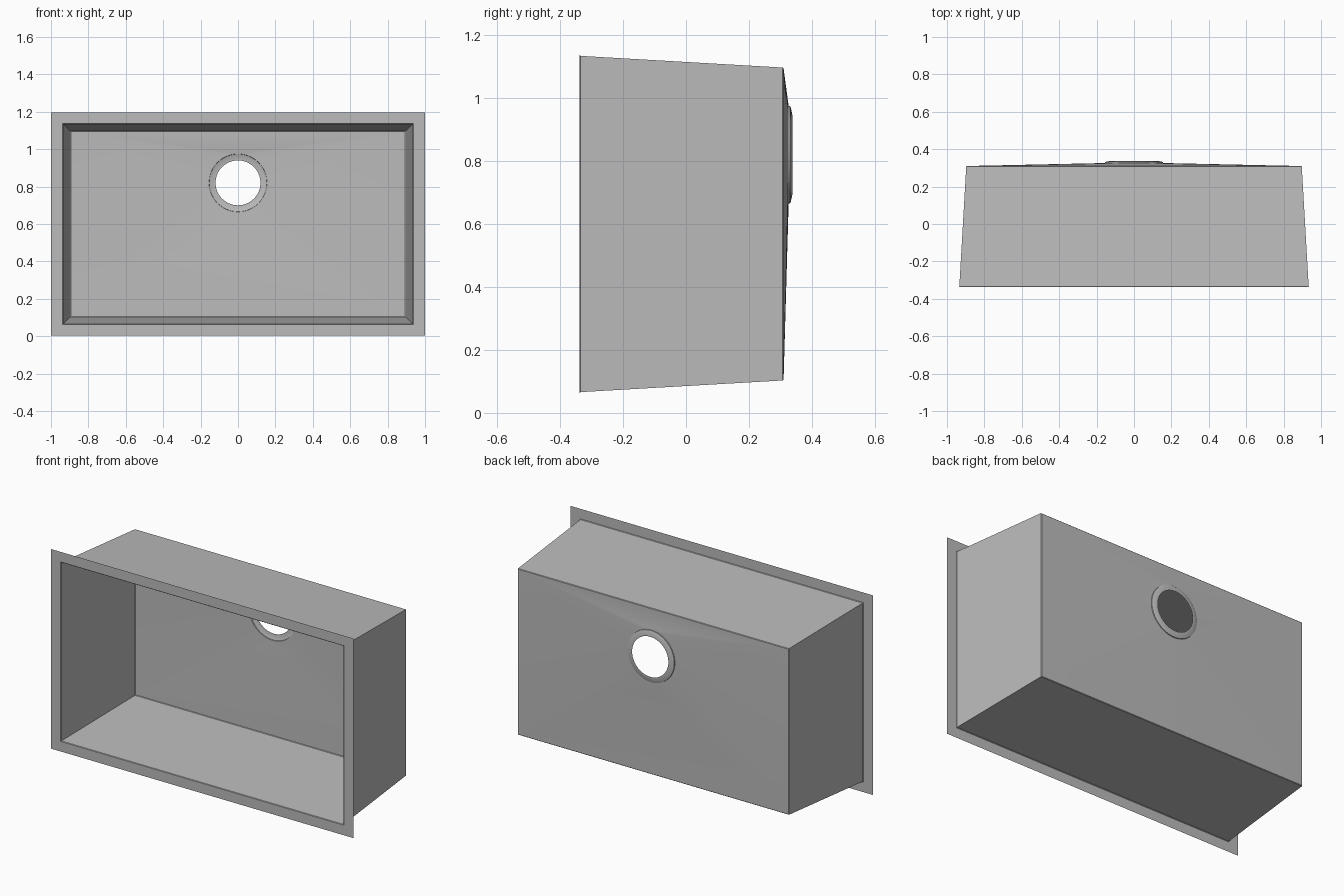
import bpy, bmesh, math

cube = bpy.data.objects.get("Cube")
if cube:
    bpy.data.objects.remove(cube)

steel = bpy.data.materials.new("brushed_steel_grey")
steel.use_nodes = True
colour = (0.5, 0.5, 0.5, 1)
steel.diffuse_color = colour
steel.node_tree.nodes["Principled BSDF"].inputs["Base Color"].default_value = colour

MID_Z = 0.6        # height of the basin centre
DRAIN_Z = 0.82     # height of the drain centre
SEGMENTS = 64
QUARTER = SEGMENTS // 4


def rect_ring(bm, half_x, half_z, y):
    """Four corners, counter-clockwise from the upper right."""
    signs = ((1, 1), (-1, 1), (-1, -1), (1, -1))
    return [bm.verts.new((sx * half_x, y, MID_Z + sz * half_z)) for sx, sz in signs]


def round_ring(bm, radius, y):
    angles = [math.tau * i / SEGMENTS for i in range(SEGMENTS)]
    return [bm.verts.new((radius * math.cos(a), y, DRAIN_Z + radius * math.sin(a)))
            for a in angles]


def bridge(bm, outer, inner):
    n = len(outer)
    for i in range(n):
        j = (i + 1) % n
        bm.faces.new((outer[i], outer[j], inner[j], inner[i]))


def loft(bm, rings):
    for outer, inner in zip(rings, rings[1:]):
        bridge(bm, outer, inner)


def finish(bm, name):
    mesh = bpy.data.meshes.new(name)
    bm.to_mesh(mesh)
    bm.free()
    mesh.materials.append(steel)
    obj = bpy.data.objects.new(name, mesh)
    bpy.context.collection.objects.link(obj)
    bpy.ops.object.select_all(action="DESELECT")
    obj.select_set(True)
    bpy.context.view_layer.objects.active = obj
    bpy.ops.object.shade_smooth_by_angle(angle=math.radians(30))


# Basin: flat flange, tapered walls with slightly eased edges
bm = bmesh.new()
walls = [rect_ring(bm, *size) for size in (
    (1.0, 0.597, -0.338),
    (0.937, 0.537, -0.338),
    (0.934, 0.534, -0.335),
    (0.897, 0.497, 0.307),
    (0.894, 0.494, 0.310),
)]
loft(bm, walls)

# Sloping floor: each corner fans to its quarter of the drain circle
corners = walls[-1]
circle = round_ring(bm, 0.155, 0.326)
for k, corner in enumerate(corners):
    for i in range(k * QUARTER, (k + 1) * QUARTER):
        bm.faces.new((corner, circle[(i + 1) % SEGMENTS], circle[i]))
    following = corners[(k + 1) % 4]
    bm.faces.new((corner, following, circle[(k + 1) * QUARTER % SEGMENTS]))
finish(bm, "sink_basin")

# Drain: recessed lip around the open hole
bm = bmesh.new()
loft(bm, [round_ring(bm, r, y) for r, y in (
    (0.155, 0.326), (0.154, 0.331), (0.149, 0.333), (0.126, 0.338), (0.12, 0.338))])
finish(bm, "drain_lip")
